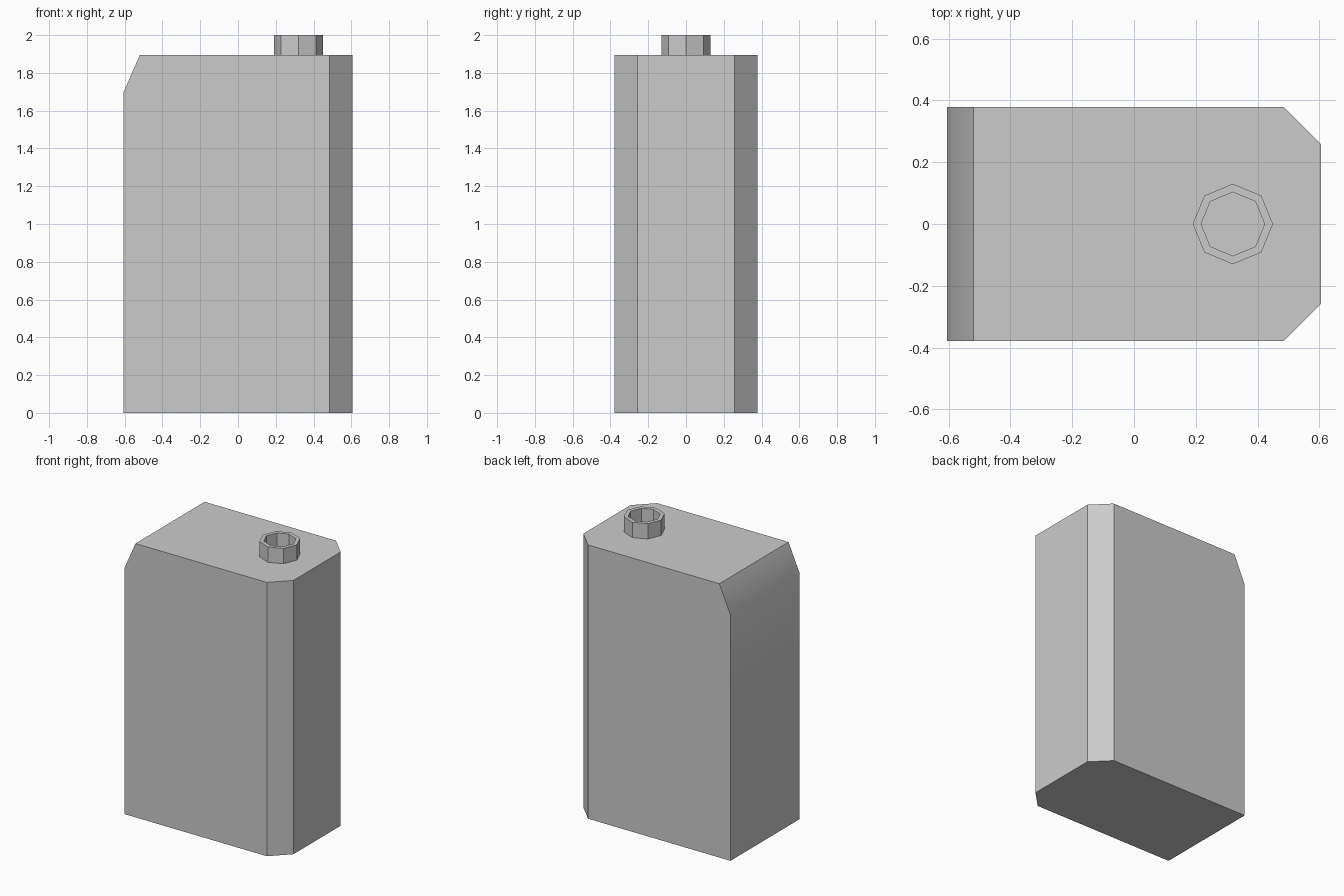
import bpy, bmesh, math

if "Cube" in bpy.data.objects:
    bpy.data.objects.remove(bpy.data.objects["Cube"])


def make_object(name, bm):
    bmesh.ops.recalc_face_normals(bm, faces=bm.faces[:])
    mesh = bpy.data.meshes.new(name)
    bm.to_mesh(mesh)
    bm.free()
    obj = bpy.data.objects.new(name, mesh)
    bpy.context.collection.objects.link(obj)
    bpy.ops.object.select_all(action='DESELECT')
    obj.select_set(True)
    bpy.context.view_layer.objects.active = obj
    bpy.ops.object.shade_smooth_by_angle(angle=math.radians(30))
    return obj


# Canister body: side profile with a sloped shoulder, extruded in depth
X, Y, TOP = 0.605, 0.378, 1.894
profile = [(-X, 0), (X, 0), (X, TOP), (-0.52, TOP), (-X, 1.70)]
bm = bmesh.new()
face = bm.faces.new([bm.verts.new((x, -Y, z)) for x, z in profile])
ext = bmesh.ops.extrude_face_region(bm, geom=[face])
bmesh.ops.translate(bm, vec=(0, 2 * Y, 0),
                    verts=[g for g in ext['geom'] if isinstance(g, bmesh.types.BMVert)])

# Chamfer the two vertical edges on the spout side
corners = [e for e in bm.edges
           if all(v.co.x > X - 0.01 for v in e.verts)
           and abs(e.verts[0].co.z - e.verts[1].co.z) > 1]
bmesh.ops.bevel(bm, geom=corners, offset=0.12, offset_type='OFFSET',
                segments=1, affect='EDGES')
# Pin the chamfer to 0.12 along each side
for v in bm.verts:
    if v.co.x > 0 and abs(abs(v.co.y) - Y) < 1e-4:
        v.co.x = X - 0.12
    elif v.co.x > X - 1e-4:
        v.co.y = math.copysign(Y - 0.12, v.co.y)
make_object("canister_body", bm)

# Spout: open eight-sided collar
SIDES = 8
bm = bmesh.new()
rings = []
for r, z in [(0.13, TOP), (0.13, 2.0), (0.103, 2.0), (0.103, TOP)]:
    rings.append([bm.verts.new((0.32 + r * math.cos(math.tau * i / SIDES),
                                r * math.sin(math.tau * i / SIDES), z))
                  for i in range(SIDES)])
for k in range(4):
    a, b = rings[k], rings[(k + 1) % 4]
    for i in range(SIDES):
        j = (i + 1) % SIDES
        bm.faces.new((a[i], a[j], b[j], b[i]))
make_object("spout_collar", bm)
